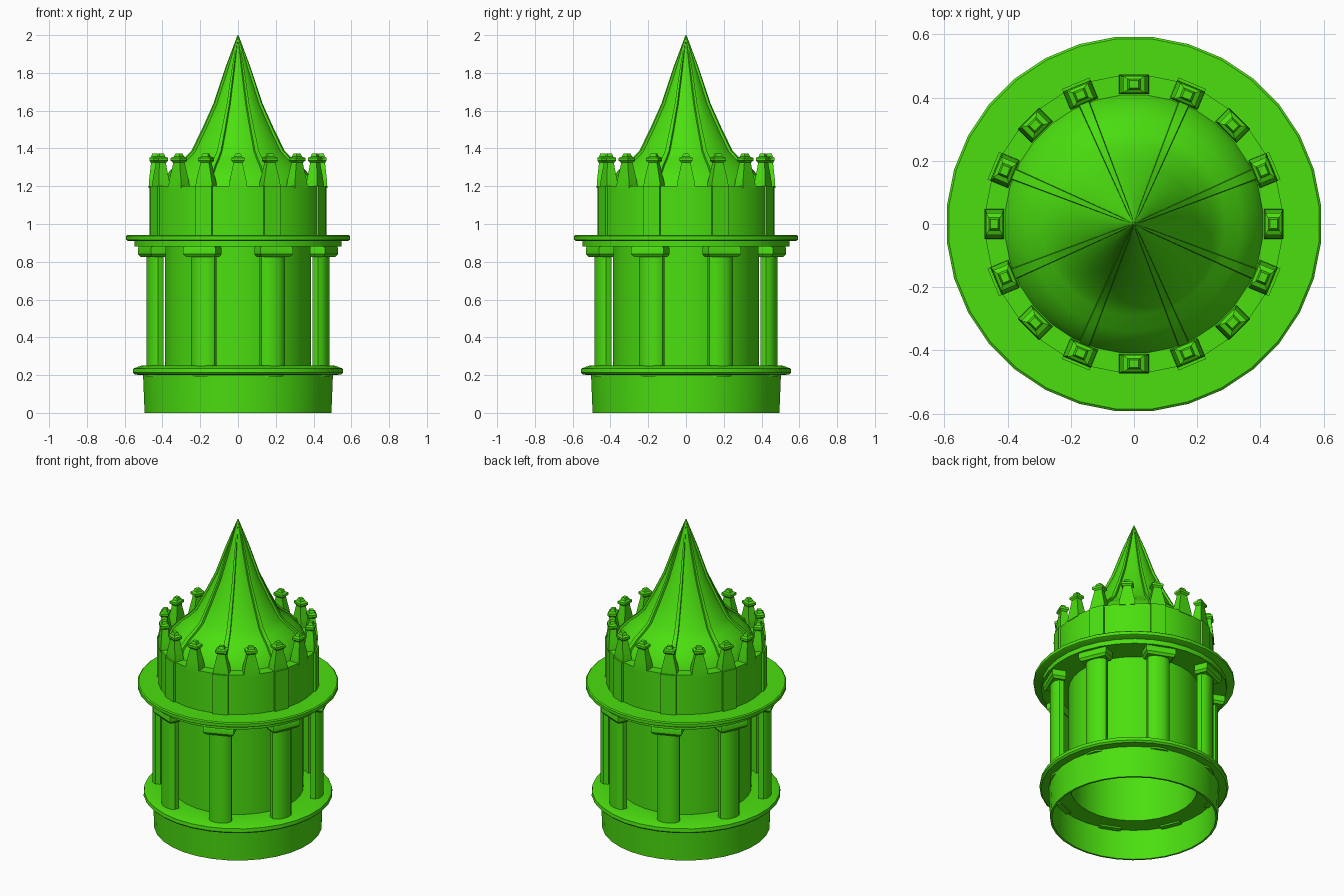
import bpy, bmesh, math
from mathutils import Vector, Matrix

if "Cube" in bpy.data.objects:
    bpy.data.objects.remove(bpy.data.objects["Cube"])

green = bpy.data.materials.new("leaf green")
green.diffuse_color = (0.07, 0.74, 0.005, 1)
green.use_nodes = True
green.node_tree.nodes["Principled BSDF"].inputs["Base Color"].default_value = green.diffuse_color
SEG = 32


def finish(name, bm, angle=35):
    bmesh.ops.recalc_face_normals(bm, faces=bm.faces)
    me = bpy.data.meshes.new(name)
    bm.to_mesh(me)
    bm.free()
    me.materials.append(green)
    ob = bpy.data.objects.new(name, me)
    bpy.context.collection.objects.link(ob)
    bpy.ops.object.select_all(action='DESELECT')
    ob.select_set(True)
    bpy.context.view_layer.objects.active = ob
    bpy.ops.object.shade_smooth_by_angle(angle=math.radians(angle))
    return ob


def loft(bm, loops, close=False):
    """Skin a list of point loops; close joins last to first, else caps."""
    rings = [[bm.verts.new(p) for p in lp] for lp in loops]
    n = len(rings[0])
    pairs = list(zip(rings, rings[1:]))
    if close:
        pairs.append((rings[-1], rings[0]))
    for a, b in pairs:
        for i in range(n):
            j = (i + 1) % n
            bm.faces.new((a[i], a[j], b[j], b[i]))
    if not close:
        bm.faces.new(rings[0])
        bm.faces.new(rings[-1])


def revolve(name, profile, close=True):
    bm = bmesh.new()
    loft(bm, [[(r * math.cos((i + .5) * math.tau / SEG),
                r * math.sin((i + .5) * math.tau / SEG), z)
               for i in range(SEG)] for r, z in profile], close)
    return finish(name, bm)


def around(name, loops, count, offset):
    """Repeat a loft (x = outward, y = sideways) around the tower."""
    for k in range(count):
        rot = Matrix.Rotation(math.radians(offset) + k * math.tau / count, 3, 'Z')
        bm = bmesh.new()
        loft(bm, [[rot @ Vector(p) for p in lp] for lp in loops])
        finish(f"{name}_{k + 1}", bm)


def rect(r0, r1, h, z):
    return [(r0, -h, z), (r1, -h, z), (r1, h, z), (r0, h, z)]


# hollow base with its ledge ring
revolve("base", [(.485, 0), (.497, 0), (.505, .2), (.55, .203), (.56, .213),
                 (.557, .235), (.515, .25), (.38, .25), (.38, .2), (.49, .2)])
# inner drum behind the columns
revolve("inner_drum", [(.388, .2), (.388, .9), (.375, .9), (.375, .2)])
# balcony slab, two steps
revolve("balcony_lower_step", [(.55, .88), (.55, .912)], False)
revolve("balcony_upper_step", [(.585, .91), (.595, .916), (.595, .936), (.588, .942)], False)

# columns with rounded fronts, and capitals
section = [(.455, -.065), (.485, -.067), (.505, -.05), (.514, -.025), (.516, 0),
           (.514, .025), (.505, .05), (.485, .067), (.455, .065)]
around("column", [[(x, y, z) for x, y in section] for z in (.19, .85)], 8, 22.5)
around("capital", [rect(.45, .525, .08, .825), rect(.45, .536, .092, .84),
                   rect(.45, .536, .092, .87), rect(.45, .53, .088, .885)], 8, 22.5)

# parapet wall, pilasters and pinnacles
revolve("parapet", [(.472, .93), (.472, 1.2), (.405, 1.2), (.405, .93)])
around("pilaster", [rect(.43, .482, .047, .935), rect(.43, .482, .047, 1.2)], 8, 22.5)
pin = [(1.19, .048, .031), (1.22, .046, .03), (1.25, .04, .027), (1.31, .027, .02),
       (1.325, .024, .019), (1.335, .035, .027), (1.35, .035, .027),
       (1.357, .02, .017), (1.373, .014, .012)]
around("pinnacle", [rect(.442 - d, .442 + d, h, z) for z, h, d in pin], 16, 0)

# flared roof and its ribs
roof = [(.41, 1.2), (.39, 1.25), (.34, 1.305), (.29, 1.345), (.25, 1.385),
        (.19, 1.5), (.125, 1.635), (.06, 1.82), (.002, 2)]
revolve("roof", roof, False)
ribs = []
for r, z in roof[:-1]:
    h = .004 + .04 * r
    ribs.append([(r - .02, -h, z - .01), (r + .012, -h * .8, z + .004),
                 (r + .012, h * .8, z + .004), (r - .02, h, z - .01)])
ribs.append([(0, -.002, 1.98), (.004, -.002, 1.995), (.004, .002, 1.995), (0, .002, 1.98)])
around("roof_rib", ribs, 8, 22.5)
